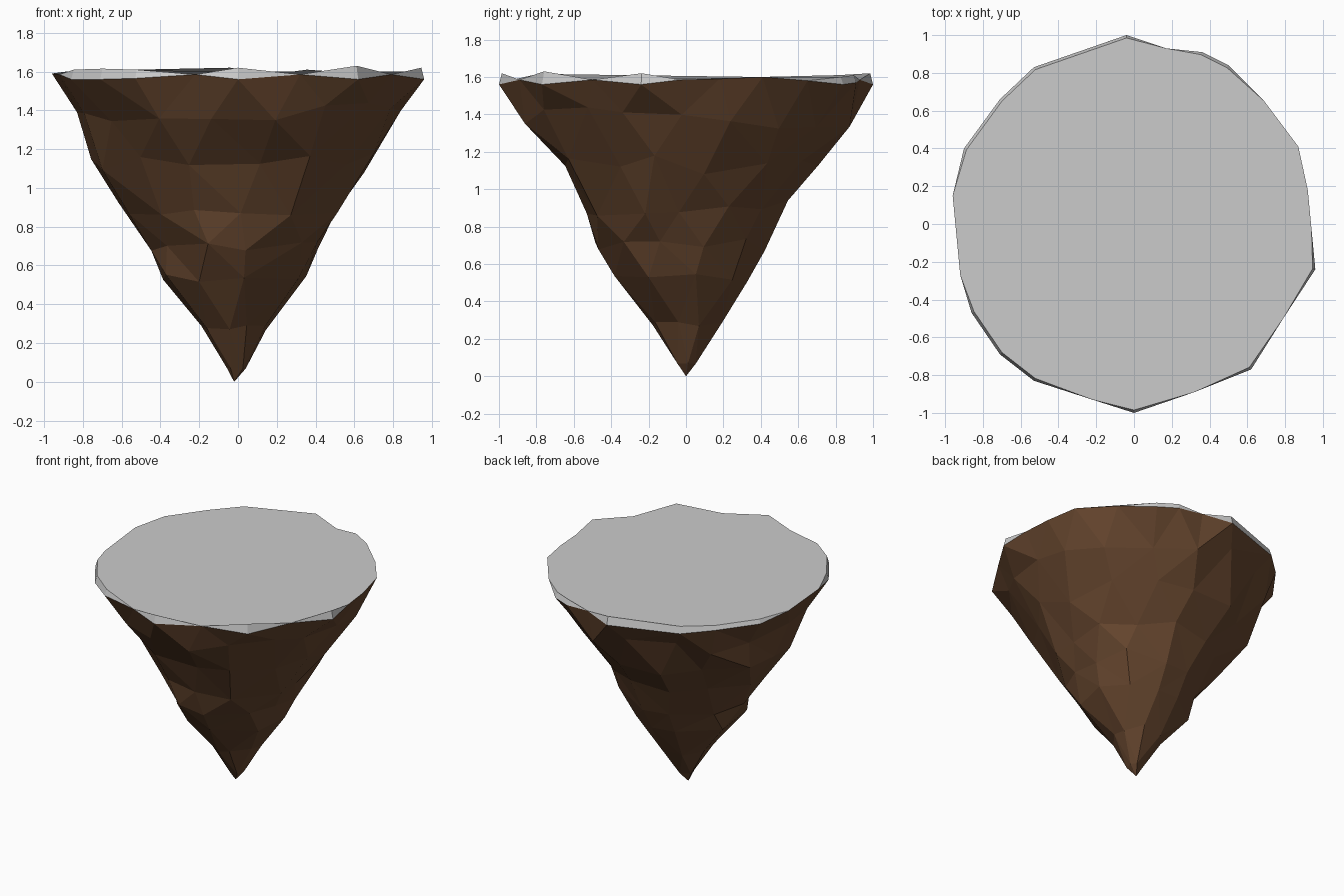
import bpy, bmesh, math, random

if "Cube" in bpy.data.objects:
    bpy.data.objects.remove(bpy.data.objects["Cube"])

random.seed(7)

# Rim outline seen from above: x, y, lower height, upper height
RIM = [(-0.04, 1.0, 1.56, 1.62), (0.17, 0.93, 1.585, 1.585), (0.36, 0.91, 1.57, 1.61),
       (0.50, 0.84, 1.56, 1.60), (0.69, 0.65, 1.58, 1.58), (0.87, 0.41, 1.60, 1.60),
       (0.92, 0.18, 1.59, 1.59), (0.94, -0.03, 1.585, 1.585), (0.96, -0.24, 1.56, 1.62),
       (0.79, -0.50, 1.585, 1.585), (0.62, -0.77, 1.56, 1.63), (0.32, -0.89, 1.585, 1.585),
       (0.0, -1.0, 1.56, 1.62), (-0.22, -0.93, 1.585, 1.585), (-0.53, -0.83, 1.565, 1.61),
       (-0.71, -0.69, 1.56, 1.615), (-0.86, -0.47, 1.56, 1.61), (-0.92, -0.27, 1.585, 1.585),
       (-0.96, 0.15, 1.59, 1.59), (-0.90, 0.40, 1.57, 1.60), (-0.71, 0.66, 1.57, 1.60),
       (-0.53, 0.83, 1.56, 1.61)]

# Rock rings: height, sides, reach towards +x, +y, -x, -y
RINGS = [(1.38, 18, 0.86, 0.88, 0.87, 0.88), (1.13, 15, 0.68, 0.71, 0.77, 0.70),
         (0.90, 13, 0.56, 0.54, 0.60, 0.58), (0.70, 11, 0.44, 0.44, 0.46, 0.49),
         (0.53, 9, 0.34, 0.35, 0.39, 0.40), (0.28, 8, 0.15, 0.20, 0.20, 0.18),
         (0.07, 5, 0.04, 0.06, 0.06, 0.06)]


def angle(v):
    return math.atan2(v.co.y, v.co.x) % math.tau


def reach(a, dirs):
    q = a / (math.pi / 2)
    i, f = int(q) % 4, q % 1
    f = (1 - math.cos(math.pi * f)) / 2
    return dirs[i] * (1 - f) + dirs[(i + 1) % 4] * f


def stitch(bm, upper, lower):
    """Triangle strip between two closed rings, both sorted by angle."""
    i = j = 0
    n, m = len(upper), len(lower)
    au = [angle(v) for v in upper] + [angle(upper[0]) + math.tau]
    al = [angle(v) for v in lower] + [angle(lower[0]) + math.tau]
    while i < n or j < m:
        u, l = upper[i % n], lower[j % m]
        if j == m or (i < n and au[i + 1] + au[i] < al[j + 1] + al[j]):
            bm.faces.new((u, l, upper[(i + 1) % n]))
            i += 1
        else:
            bm.faces.new((u, l, lower[(j + 1) % m]))
            j += 1


def finish(bm, name):
    bmesh.ops.recalc_face_normals(bm, faces=bm.faces)
    me = bpy.data.meshes.new(name)
    bm.to_mesh(me)
    bm.free()
    ob = bpy.data.objects.new(name, me)
    bpy.context.collection.objects.link(ob)
    return ob


# Craggy rock cone tapering to a point
bm = bmesh.new()
prev = sorted((bm.verts.new((x, y, lo)) for x, y, lo, hi in RIM), key=angle)
for k, (z, n, *dirs) in enumerate(RINGS):
    ring = []
    for s in range(n):
        a = math.tau * (s + 0.5 * (k % 2) + random.uniform(-0.22, 0.22)) / n
        r = reach(a, dirs) * random.uniform(0.93, 1.05)
        dz = random.uniform(-0.06, 0.06) * min(1, z * 0.8)
        r *= 1 + 0.5 * dz / z
        ring.append(bm.verts.new((r * math.cos(a), r * math.sin(a), z + dz)))
    ring.sort(key=angle)
    stitch(bm, prev, ring)
    prev = ring
tip = bm.verts.new((-0.02, 0, 0))
for i, v in enumerate(prev):
    bm.faces.new((v, tip, prev[(i + 1) % len(prev)]))
rock = finish(bm, "rock_base")
brown = bpy.data.materials.new("brown_rock")
brown.diffuse_color = (0.13, 0.06, 0.027, 1)
brown.use_nodes = True
brown.node_tree.nodes["Principled BSDF"].inputs["Base Color"].default_value = brown.diffuse_color
rock.data.materials.append(brown)

# Grey ground slab with a jagged rim that pinches to nothing between peaks
bm = bmesh.new()
low, top = [], []
for x, y, lo, hi in RIM:
    v = bm.verts.new((x, y, lo))
    low.append(v)
    top.append(v if hi == lo else bm.verts.new((x * 0.985, y * 0.985, hi)))
for i in range(len(RIM)):
    j = (i + 1) % len(RIM)
    corners = list(dict.fromkeys((low[i], low[j], top[j], top[i])))
    if len(corners) > 2:
        bm.faces.new(corners)
bm.faces.new(top)
finish(bm, "ground_top")
